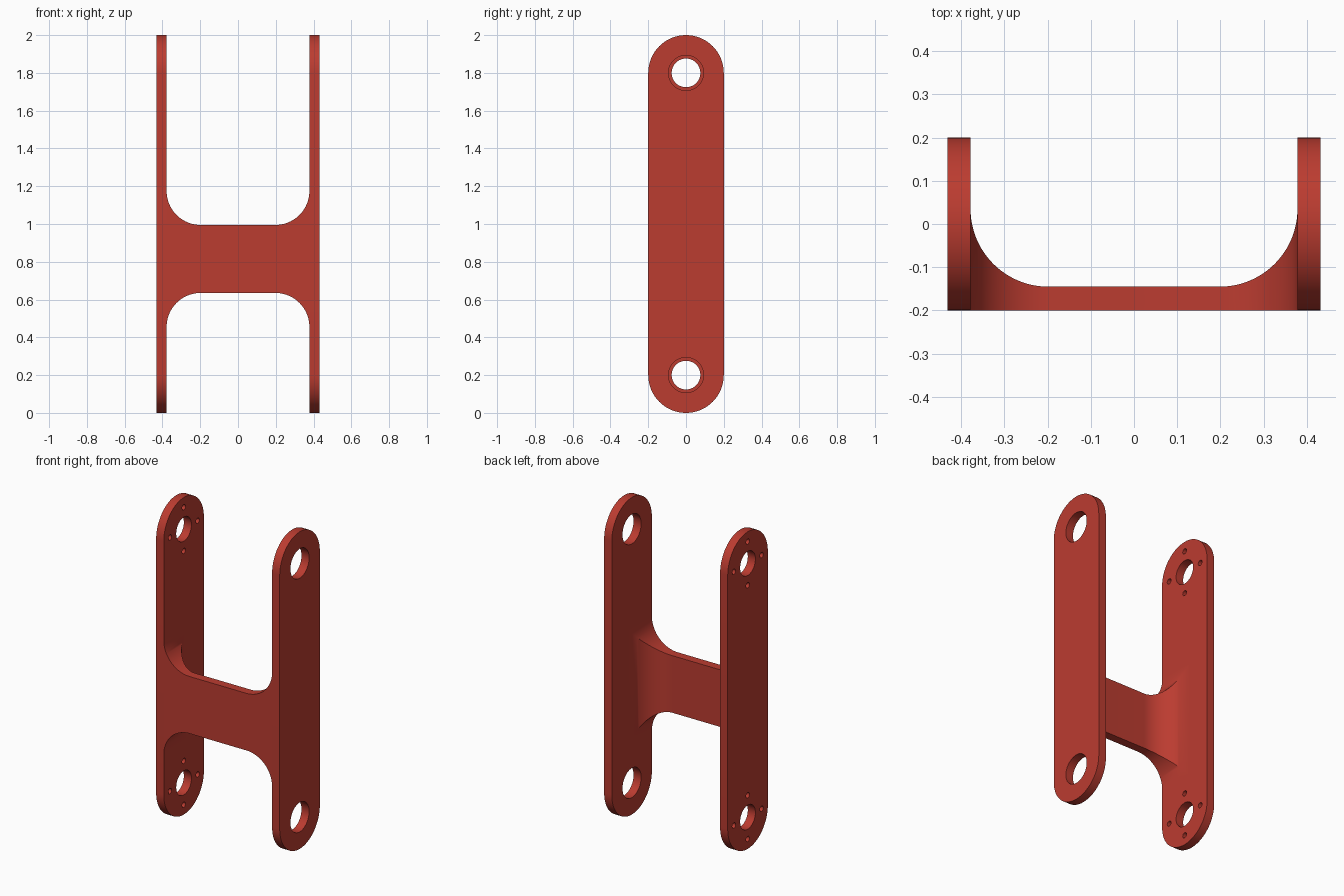
import bpy, bmesh
from math import sin, cos, pi, sqrt, radians

if "Cube" in bpy.data.objects:
    bpy.data.objects.remove(bpy.data.objects["Cube"])

red = bpy.data.materials.new("red_paint")
red.diffuse_color = (0.5, 0.045, 0.03, 1)
red.use_nodes = True
red.node_tree.nodes["Principled BSDF"].inputs["Base Color"].default_value = red.diffuse_color

INNER, OUTER, HALF_Y = 0.378, 0.431, 0.198
EYES = (0.2, 1.8)


def finish(obj):
    obj.data.materials.clear()
    obj.data.materials.append(red)
    bpy.ops.object.select_all(action='DESELECT')
    obj.select_set(True)
    bpy.context.view_layer.objects.active = obj
    bpy.ops.object.shade_smooth_by_angle(angle=radians(30))


def arc(cy, cz, r, a0, a1, n):
    return [(cy + r * cos(a0 + (a1 - a0) * i / n),
             cz + r * sin(a0 + (a1 - a0) * i / n)) for i in range(n + 1)]


def circle(cy, cz, r, n):
    return arc(cy, cz, r, 0, 2 * pi, n)[:-1]


def plate(name, x, holes):
    # Filled outline with holes, drawn in the y-z plane and thickened along x
    outline = arc(0, 1.8, HALF_Y, 0, pi, 32) + arc(0, 0.2, HALF_Y, pi, 2 * pi, 32)
    curve = bpy.data.curves.new(name, 'CURVE')
    curve.dimensions = '2D'
    curve.fill_mode = 'BOTH'
    curve.extrude = (OUTER - INNER) / 2
    for pts in [outline] + holes:
        s = curve.splines.new('POLY')
        s.points.add(len(pts) - 1)
        for p, (u, v) in zip(s.points, pts):
            # map the round ends onto an exact 0..2 height
            p.co = (u, v, 0, 1)
        s.use_cyclic_u = True
    obj = bpy.data.objects.new(name, curve)
    bpy.context.collection.objects.link(obj)
    obj.location = (x, 0, 0)
    obj.rotation_euler = (pi / 2, 0, pi / 2)
    bpy.ops.object.select_all(action='DESELECT')
    obj.select_set(True)
    bpy.context.view_layer.objects.active = obj
    bpy.ops.object.convert(target='MESH')
    obj = bpy.context.view_layer.objects.active
    bm = bmesh.new()
    bm.from_mesh(obj.data)
    bmesh.ops.remove_doubles(bm, verts=bm.verts, dist=1e-5)
    bmesh.ops.recalc_face_normals(bm, faces=bm.faces)
    bm.to_mesh(obj.data)
    bm.free()
    finish(obj)


HALF_Y = 0.2
mid = (INNER + OUTER) / 2

# Right plate: two large plain holes
plate("right_plate", mid, [circle(0, z, 0.093, 48) for z in EYES])

# Left plate: two smaller holes, each ringed by four screw holes
holes = []
for z in EYES:
    holes.append(circle(0, z, 0.076, 48))
    for k in range(4):
        a = k * pi / 2
        holes.append(circle(0.138 * cos(a), z + 0.138 * sin(a), 0.017, 16))
plate("left_plate", -mid, holes)

# Cross web: rectangular sections that flare in height and depth near the plates
R, ZC, HALF_H = 0.18, 0.815, 0.18
flat = INNER - R
side = [flat + R * sin(pi / 2 * i / 24) for i in range(25)]
xs = [-x for x in reversed(side)] + side
bm = bmesh.new()
rings = []
for x in xs:
    d = max(0, abs(x) - flat)
    f = R - sqrt(max(0, R * R - d * d))
    h, back = HALF_H + f, -0.145 + f
    rings.append([bm.verts.new((x, y, z)) for y, z in
                  ((-HALF_Y, ZC - h), (back, ZC - h), (back, ZC + h), (-HALF_Y, ZC + h))])
for a, b in zip(rings, rings[1:]):
    for i in range(4):
        j = (i + 1) % 4
        bm.faces.new((a[i], a[j], b[j], b[i]))
bm.faces.new(rings[0])
bm.faces.new(rings[-1])
bmesh.ops.recalc_face_normals(bm, faces=bm.faces)
mesh = bpy.data.meshes.new("cross_web")
bm.to_mesh(mesh)
bm.free()
web = bpy.data.objects.new("cross_web", mesh)
bpy.context.collection.objects.link(web)
finish(web)
